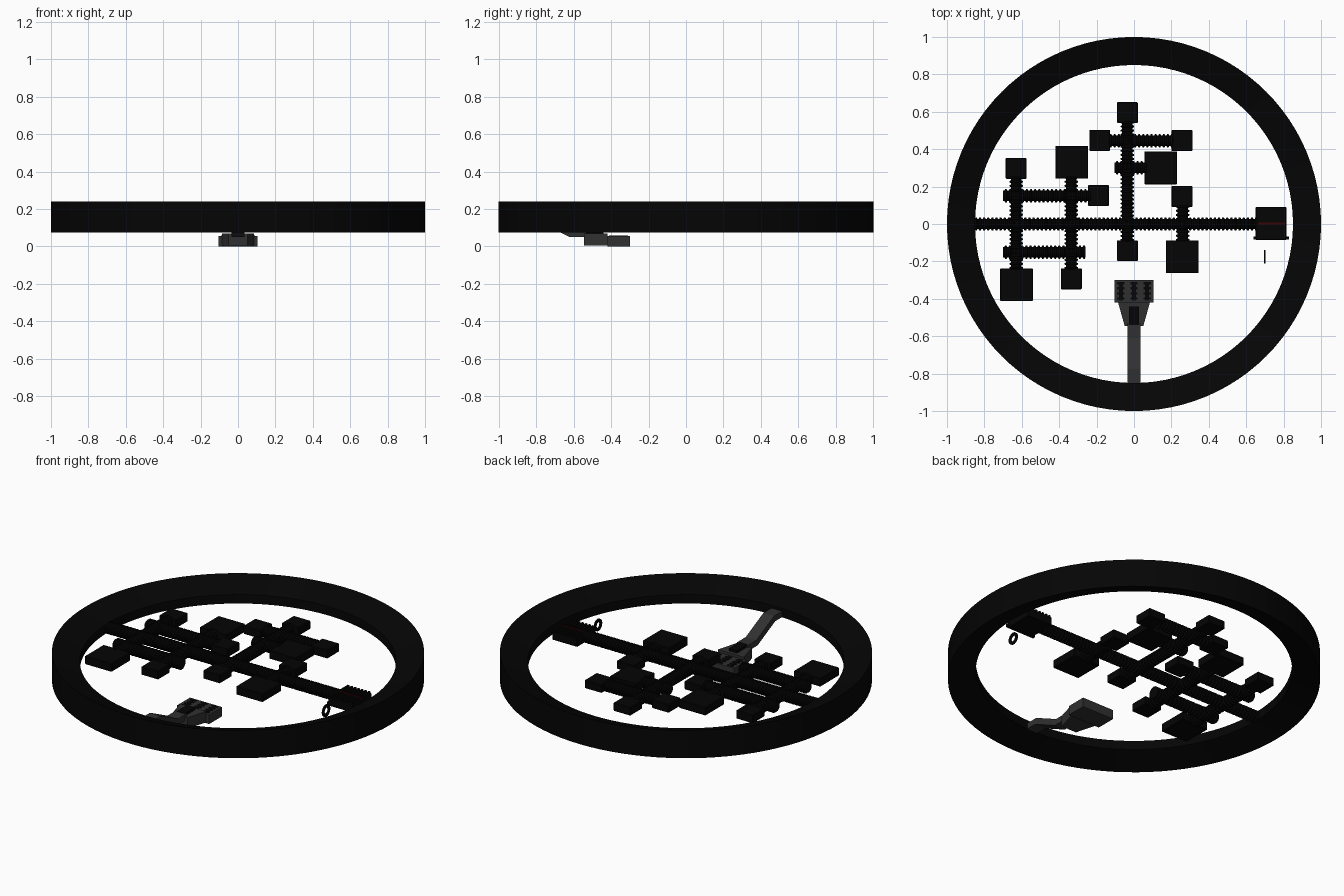
import bpy, bmesh, math
from mathutils import Vector, Matrix

if "Cube" in bpy.data.objects:
    bpy.data.objects.remove(bpy.data.objects["Cube"])

def mat(name, rgb):
    m = bpy.data.materials.new(name)
    m.diffuse_color = (*rgb, 1)
    m.use_nodes = True
    m.node_tree.nodes["Principled BSDF"].inputs["Base Color"].default_value = m.diffuse_color
    return m

BLACK = mat("black", (0.0015, 0.0015, 0.0015))
GREY = mat("dark_grey", (0.03, 0.03, 0.03))
RED = mat("dark_red", (0.04, 0.001, 0.002))
ZC = 0.157

def finish(name, bm, material, smooth=False):
    bmesh.ops.recalc_face_normals(bm, faces=bm.faces)
    me = bpy.data.meshes.new(name)
    bm.to_mesh(me)
    bm.free()
    ob = bpy.data.objects.new(name, me)
    bpy.context.collection.objects.link(ob)
    me.materials.append(material)
    if smooth:
        bpy.context.view_layer.objects.active = ob
        ob.select_set(True)
        bpy.ops.object.shade_smooth_by_angle()
        ob.select_set(False)
    return ob

def box(name, lo, hi, material=BLACK, bevel=0.0):
    lo, hi = Vector(lo), Vector(hi)
    bm = bmesh.new()
    bmesh.ops.create_cube(bm, size=1)
    for v in bm.verts:
        v.co = Vector(a * b for a, b in zip(v.co, hi - lo)) + (lo + hi) / 2
    if bevel:
        bmesh.ops.bevel(bm, geom=bm.edges[:], offset=bevel, segments=1, affect='EDGES')
    return finish(name, bm, material)

def lathe(name, profile, sides, matrix=None, closed=False, material=BLACK):
    # profile holds (radius, height) pairs
    bm = bmesh.new()
    rings = [[bm.verts.new((r * math.cos(2 * math.pi * k / sides),
                            r * math.sin(2 * math.pi * k / sides), z))
              for k in range(sides)] for r, z in profile]
    n = len(rings)
    for i in range(n if closed else n - 1):
        a, b = rings[i], rings[(i + 1) % n]
        for k in range(sides):
            j = (k + 1) % sides
            bm.faces.new((a[k], a[j], b[j], b[k]))
    if not closed:
        bm.faces.new(rings[0])
        bm.faces.new(rings[-1])
    if matrix:
        bm.transform(matrix)
    return finish(name, bm, material, True)

def extrude(name, pts, to3d, a, b, material=GREY):
    bm = bmesh.new()
    lo = [bm.verts.new(to3d(p, a)) for p in pts]
    hi = [bm.verts.new(to3d(p, b)) for p in pts]
    bm.faces.new(lo)
    bm.faces.new(hi)
    for i in range(len(pts)):
        j = (i + 1) % len(pts)
        bm.faces.new((lo[i], lo[j], hi[j], hi[i]))
    return finish(name, bm, material)

def corridor(name, start, end):
    # ribbed tube lying between two plan points
    s, e = Vector((*start, ZC)), Vector((*end, ZC))
    length = (e - s).length
    n = max(2, round(length / 0.022))
    p = length / n
    prof = []
    for i in range(n):
        z = i * p
        prof += [(0.028, z), (0.028, z + 0.35 * p), (0.036, z + 0.5 * p), (0.036, z + 0.85 * p)]
    prof.append((0.028, length))
    rot = (e - s).to_track_quat('Z', 'Y').to_matrix().to_4x4()
    lathe(name, prof, 16, Matrix.Translation(s) @ rot)

# outer ring: tall outer wall tapering to a low inner wall
lathe("outer_ring", [(0.85, 0.13), (1.0, 0.075), (1.0, 0.24), (0.85, 0.183)], 96, closed=True)

# ribbed corridors
corridor("main_corridor", (-0.86, 0), (0.66, 0))
for i, (x, y0, y1) in enumerate([(-0.63, -0.25, 0.255), (-0.335, -0.25, 0.255),
                                 (-0.035, -0.1, 0.55), (0.26, -0.1, 0.1)]):
    corridor(f"cross_corridor_{i}", (x, y0), (x, y1))
for i, (y, x0, x1) in enumerate([(0.15, -0.70, -0.23), (-0.15, -0.70, -0.26),
                                 (0.445, -0.14, 0.21), (0.3, -0.105, 0.07)]):
    corridor(f"side_corridor_{i}", (x0, y), (x1, y))

# cabins at the corridor ends: small and large
small = [(-0.63, 0.297), (-0.19, 0.152), (-0.035, 0.595), (-0.183, 0.447), (0.257, 0.447),
         (0.257, 0.147), (-0.035, -0.143), (-0.335, -0.293)]
large = [(-0.333, 0.33), (0.143, 0.3), (0.258, -0.175), (-0.628, -0.325)]
for label, half, spots in (("small", 0.056, small), ("large", 0.088, large)):
    for i, (x, y) in enumerate(spots):
        box(f"{label}_cabin_{i}", (x - half, y - half, ZC - 0.025), (x + half, y + half, ZC + 0.025), bevel=0.004)

# machine bay with slats, side rail and red strip
box("machine_bay", (0.65, -0.085, ZC - 0.03), (0.815, 0.09, ZC + 0.022), bevel=0.004)
for i in range(7):
    x = 0.658 + i * 0.023
    for j, (y0, y1) in enumerate(((-0.083, -0.01), (0.015, 0.088))):
        box(f"bay_slat_{i}_{j}", (x, y0, ZC + 0.018), (x + 0.012, y1, ZC + 0.03))
box("red_strip", (0.66, -0.002, ZC + 0.016), (0.81, 0.008, ZC + 0.026), RED)
box("bay_rail", (0.64, -0.082, ZC - 0.03), (0.83, -0.066, ZC - 0.012))

# small hoop beside the bay
lathe("small_hoop", [(0.018, -0.004), (0.035, -0.004), (0.035, 0.004), (0.018, 0.004)], 24,
      Matrix.Translation((0.70, -0.175, 0.145)) @ Matrix.Rotation(math.pi / 2, 4, 'Y'), closed=True)

# docking arm stepping down from the ring
extrude("docking_arm", [(-0.87, 0.13), (-0.785, 0.13), (-0.62, 0.05), (-0.53, 0.05),
                        (-0.53, 0.085), (-0.61, 0.085), (-0.775, 0.165), (-0.87, 0.165)],
        lambda p, t: (t, p[0], p[1]), -0.035, 0.035)

# docking head: tapered neck plus wide block
extrude("head_neck", [(-0.05, -0.545), (0.05, -0.545), (0.085, -0.42), (-0.085, -0.42)],
        lambda p, t: (p[0], p[1], t), 0.005, 0.07)
box("head_block", (-0.105, -0.42, 0.0), (0.105, -0.3, 0.055), GREY)
box("neck_hatch", (-0.026, -0.54, 0.06), (0.026, -0.44, 0.086))
for i, x in enumerate((-0.07, 0, 0.07)):
    box(f"clamp_bar_{i}", (x - 0.01, -0.41, 0.05), (x + 0.01, -0.31, 0.058))
    for j in range(4):
        y = -0.398 + j * 0.027
        box(f"clamp_tooth_{i}_{j}", (x - 0.02, y - 0.006, 0.05), (x + 0.02, y + 0.006, 0.0575))
